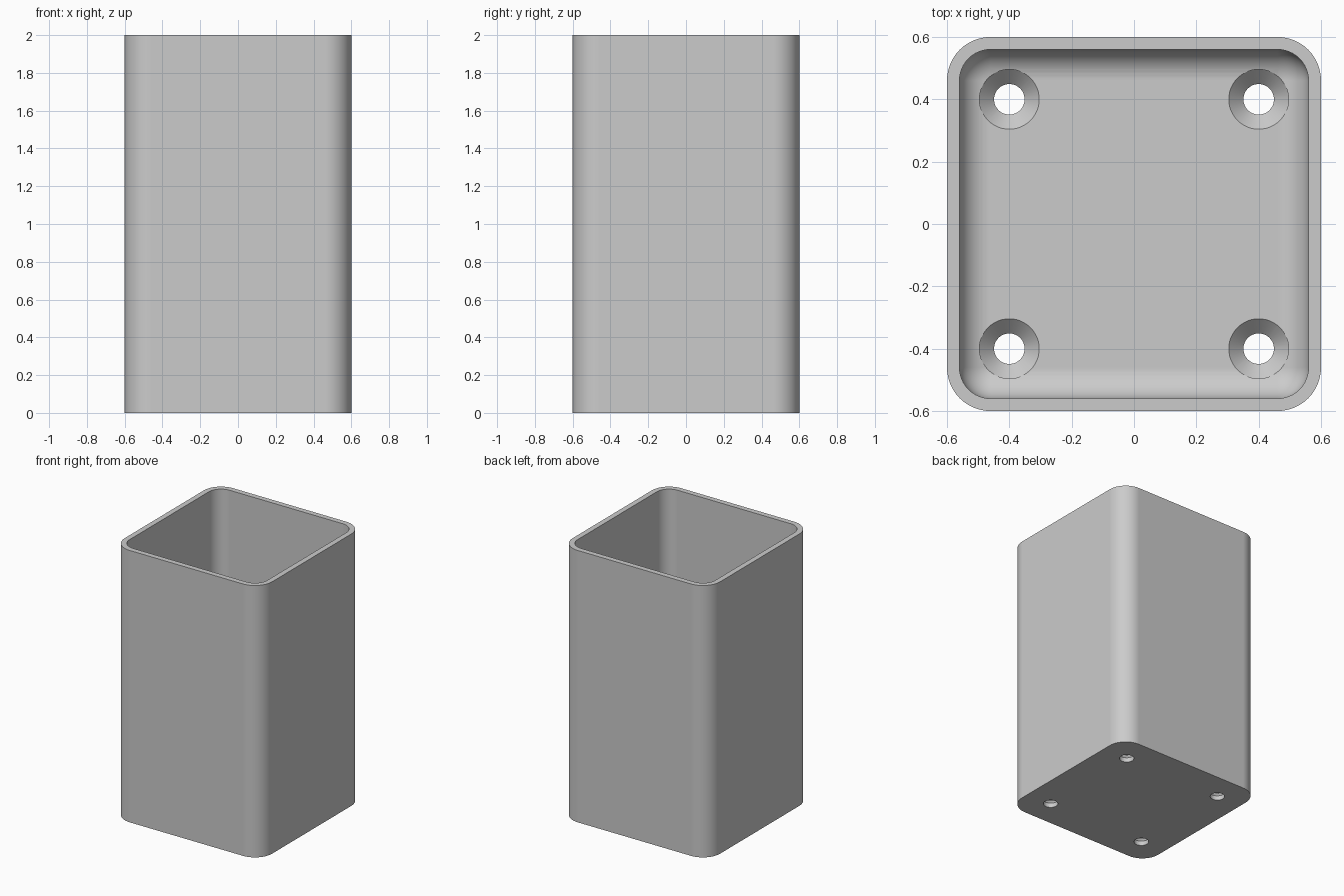
import bpy, bmesh
from math import sin, cos, pi, radians

cube = bpy.data.objects.get("Cube")
if cube:
    bpy.data.objects.remove(cube, do_unlink=True)

HALF, WALL, HEIGHT, FLOOR = 0.6, 0.04, 2.0, 0.08
CORNER = 0.14             # outer corner radius
FILLET = CORNER - WALL    # inner corner and floor fillet radius
STEPS = 12


def make_object(name, bm):
    mesh = bpy.data.meshes.new(name)
    bm.to_mesh(mesh)
    bm.free()
    obj = bpy.data.objects.new(name, mesh)
    bpy.context.collection.objects.link(obj)
    return obj


def rounded_ring(bm, half, radius, z):
    """Loop of vertices around a rounded square."""
    c = half - radius
    ring = []
    for q, (sx, sy) in enumerate([(1, 1), (-1, 1), (-1, -1), (1, -1)]):
        for i in range(STEPS + 1):
            a = (q + i / STEPS) * pi / 2
            ring.append(bm.verts.new((sx * c + radius * cos(a), sy * c + radius * sin(a), z)))
    return ring


def round_ring(bm, x, y, radius, z, n=48):
    return [bm.verts.new((x + radius * cos(2 * pi * i / n), y + radius * sin(2 * pi * i / n), z))
            for i in range(n)]


def skin(bm, rings):
    """Join successive rings and cap both ends."""
    bm.faces.new(rings[0])
    for a, b in zip(rings, rings[1:]):
        for i in range(len(a)):
            j = (i + 1) % len(a)
            bm.faces.new((a[i], a[j], b[j], b[i]))
    bm.faces.new(rings[-1])
    bmesh.ops.remove_doubles(bm, verts=bm.verts, dist=1e-5)
    bmesh.ops.recalc_face_normals(bm, faces=bm.faces)


# Square cup with rounded corners and a filleted floor
bm = bmesh.new()
rings = [rounded_ring(bm, HALF, CORNER, 0), rounded_ring(bm, HALF, CORNER, HEIGHT)]
rings.append(rounded_ring(bm, HALF - WALL, FILLET, HEIGHT))
for i in range(STEPS + 1):
    a = i / STEPS * pi / 2
    inset = FILLET * (1 - cos(a))
    rings.append(rounded_ring(bm, HALF - WALL - inset, FILLET - inset,
                              FLOOR + FILLET * (1 - sin(a))))
skin(bm, rings)
cup = make_object("square_cup", bm)

# Countersunk screw holes
bm = bmesh.new()
profile = [(0.049, -0.1), (0.049, FLOOR - 0.047), (0.096, FLOOR), (0.096, FLOOR + 0.1)]
for x in (-0.4, 0.4):
    for y in (-0.4, 0.4):
        part = bmesh.new()
        skin(part, [round_ring(part, x, y, r, z) for r, z in profile])
        temp = bpy.data.meshes.new("hole")
        part.to_mesh(temp)
        part.free()
        bm.from_mesh(temp)
        bpy.data.meshes.remove(temp)
cutter = make_object("screw_hole_cutter", bm)
cutter.hide_render = True

cut = cup.modifiers.new("screw_holes", "BOOLEAN")
cut.operation, cut.solver, cut.object = "DIFFERENCE", "EXACT", cutter
bpy.context.view_layer.objects.active = cup
for o in bpy.context.selected_objects:
    o.select_set(False)
cup.select_set(True)
bpy.ops.object.modifier_apply(modifier=cut.name)
bpy.data.objects.remove(cutter, do_unlink=True)

# Smooth fillets, crisp rims, flat walls
bpy.ops.object.shade_smooth_by_angle(angle=radians(30))
weighted = cup.modifiers.new("flat_walls", "WEIGHTED_NORMAL")
weighted.keep_sharp = True

# Plain grey finish
grey = bpy.data.materials.new("grey")
grey.use_nodes = True
colour = (0.6, 0.6, 0.6, 1)
grey.diffuse_color = colour
grey.node_tree.nodes["Principled BSDF"].inputs["Base Color"].default_value = colour
cup.data.materials.clear()
cup.data.materials.append(grey)
